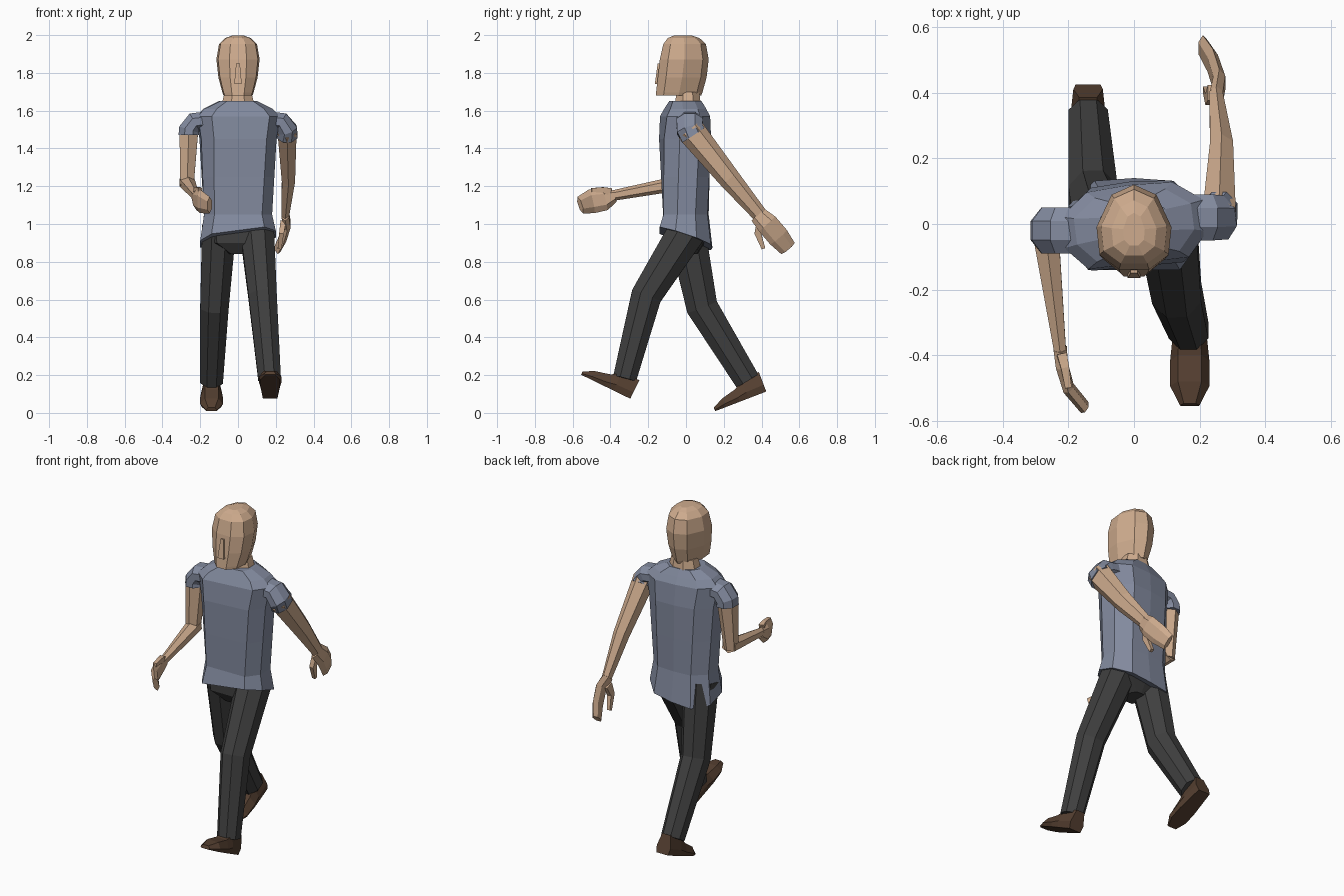
import bpy, bmesh
from math import cos, sin, pi, tau, sqrt, radians
from mathutils import Vector, Matrix

cube = bpy.data.objects.get("Cube")
if cube:
    bpy.data.objects.remove(cube, do_unlink=True)


def material(name, *colour):
    mat = bpy.data.materials.new(name)
    mat.use_nodes = True
    mat.diffuse_color = (*colour, 1)
    mat.node_tree.nodes["Principled BSDF"].inputs["Base Color"].default_value = (*colour, 1)
    return mat


skin = material("skin", .62, .41, .27)
cloth = material("blue_grey_shirt", .23, .26, .35)
charcoal = material("charcoal_trousers", .05, .05, .05)
leather = material("brown_leather", .09, .05, .03)
X_AXIS = Vector((1, 0, 0))
Y_AXIS = Vector((0, 1, 0))


def join_rings(name, rings, mat):
    """Join closed rings of points into a capped, flat-shaded solid."""
    bm = bmesh.new()
    rows = [[bm.verts.new(point) for point in ring] for ring in rings]
    count = len(rows[0])
    for low, high in zip(rows, rows[1:]):
        for i in range(count):
            j = (i + 1) % count
            bm.faces.new((low[i], low[j], high[j], high[i]))
    bm.faces.new(rows[0])
    bm.faces.new(rows[-1])
    bmesh.ops.recalc_face_normals(bm, faces=bm.faces)
    mesh = bpy.data.meshes.new(name)
    bm.to_mesh(mesh)
    bm.free()
    mesh.materials.append(mat)
    obj = bpy.data.objects.new(name, mesh)
    bpy.context.collection.objects.link(obj)
    return obj


def mirrored(half):
    """Complete a cross-section from its left half."""
    return half + [(-across, along) for across, along in reversed(half) if across > 0]


def loft(name, half, rings, mat):
    """Stack a symmetric section; each ring is height, half width, front, back."""
    section = mirrored(half)
    points = [[(u * width, front + v * (back - front), z) for u, v in section]
              for z, width, front, back in rings]
    return join_rings(name, points, mat)


def tube(name, path, start, end, mat, sides=8, ref=X_AXIS, bulge=0):
    """Limb along a path; start and end are radii along ref and across it."""
    path = [Vector(point) for point in path]
    last = len(path) - 1
    corner = 1 / cos(pi / sides)
    rings = []
    for i, centre in enumerate(path):
        before = (centre - path[max(i - 1, 0)]).normalized()
        after = (path[min(i + 1, last)] - centre).normalized()
        tangent = (before + after).normalized()
        side = (ref - tangent * ref.dot(tangent)).normalized()
        t = i / last
        radius = Vector(start).lerp(Vector(end), t) * corner
        side_arm = side * radius.x
        cross_arm = tangent.cross(side) * radius.y * (1 + bulge * sin(pi * t))
        angles = [(step + .5) * tau / sides for step in range(sides)]
        rings.append([centre + side_arm * cos(a) + cross_arm * sin(a) for a in angles])
    return join_rings(name, rings, mat)


# Head: narrowing to the jaw below and rounded off by a dome above
head_rings = []
for t in (0, .05, .3, .6, .85, .95, .99):
    jaw = 1 - .35 * (1 - t) ** 3
    dome = sqrt(1 - t ** 8)
    head_rings.append((1.68 + .32 * t, .118 * jaw * dome,
                       (.035 * t - .16) * sqrt(dome), .124 * jaw * dome))
head_half = [(.4, 0), (.92, .17), (1, .5), (.6, .88), (0, 1)]
loft("head", head_half, head_rings, skin)
tube("nose", [(0, -.14, 1.85), (0, -.14, 1.74)], (.01, .01), (.02, .025), skin, sides=4)
tube("neck", [(0, .01, 1.62), (0, .01, 1.7)], (.09, .07), (.07, .06), skin)

# Shirt body, twisting towards the shoulders, with a slanted hem
torso_half = [(.7, 0), (1, .3), (1, .7), (.6, .97), (0, 1)]
torso_rings = [(.92, .2, .14), (1.05, .18, .12), (1.25, .19, .125), (1.45, .2, .13),
               (1.57, .22, .12), (1.61, .18, .1), (1.65, .1, .08)]
shirt = loft("shirt_body", torso_half, [(z, w, -d, d) for z, w, d in torso_rings], cloth)
for vert in shirt.data.vertices:
    if vert.co.z < 1:
        vert.co.z += .13 * vert.co.x - .33 * vert.co.y
    else:
        vert.co = Matrix.Rotation(radians(12) * (vert.co.z - 1), 3, 'Z') @ vert.co

# Sleeves; the left one leans back with its arm
for name, side, lean in (("left_sleeve", 1, .02), ("right_sleeve", -1, 0)):
    y = .02 * side
    tube(name, [(.13 * side, y, 1.55), (.23 * side, y, 1.54),
                (.26 * side, y, 1.5), (.26 * side, y + lean, 1.47)],
         (.07, .05), (.07, .055), cloth, ref=Y_AXIS)

# Left arm swings straight back
tube("left_arm", [(.26, .02, 1.5), (.267, .23, 1.24), (.25, .39, 1.05)],
     (.05, .065), (.02, .035), skin, sides=6)
tube("left_hand", [(.25, .38, 1.05), (.26, .43, 1), (.24, .49, .93), (.21, .54, .87)],
     (.02, .04), (.015, .04), skin, sides=6, bulge=.3)
tube("left_thumb", [(.24, .4, 1.01), (.23, .38, .95), (.22, .41, .87)],
     (.015, .025), (.01, .01), skin, sides=4)

# Right arm is bent forward
tube("right_upper_arm", [(-.26, -.02, 1.5), (-.27, -.04, 1.2)],
     (.05, .055), (.035, .035), skin, sides=6)
tube("right_forearm", [(-.27, -.02, 1.22), (-.225, -.39, 1.15)],
     (.04, .035), (.018, .024), skin, sides=6)
tube("right_hand", [(-.225, -.38, 1.15), (-.22, -.43, 1.13), (-.2, -.5, 1.12), (-.15, -.56, 1.1)],
     (.02, .03), (.015, .04), skin, sides=6, bulge=.6)
tube("right_thumb", [(-.22, -.4, 1.17), (-.21, -.44, 1.18), (-.2, -.5, 1.18)],
     (.015, .02), (.01, .01), skin, sides=4)

# Trousers: seat and two striding legs
seat_rings = [(.84, .05, .06), (.9, .16, .1), (1.02, .17, .1)]
loft("trouser_seat", torso_half, [(z, w, -d, d) for z, w, d in seat_rings], charcoal)
tube("left_trouser_leg", [(.1, .01, .97), (.13, -.21, .62), (.167, -.325, .18)],
     (.09, .1), (.06, .062), charcoal)
tube("right_trouser_leg", [(-.1, 0, .98), (-.125, .085, .56), (-.14, .325, .17)],
     (.09, .1), (.06, .067), charcoal)

# Shoes: each profile step is distance from heel, half width, height
shoe_profile = [(0, .045, .11), (.1, .055, .1), (.15, .06, .07), (.23, .06, .05), (.29, .03, .02)]
shoe_section = mirrored([(.85, 0), (1, .35), (.6, 1)])
for name, heel, pitch in (("left_shoe", (.17, -.295, .075), -26),
                          ("right_shoe", (-.14, .425, .113), 21)):
    place = Matrix.Translation(heel) @ Matrix.Rotation(radians(pitch), 4, 'X')
    join_rings(name, [[place @ Vector((u * width, -step, v * height)) for u, v in shoe_section]
                      for step, width, height in shoe_profile], leather)
